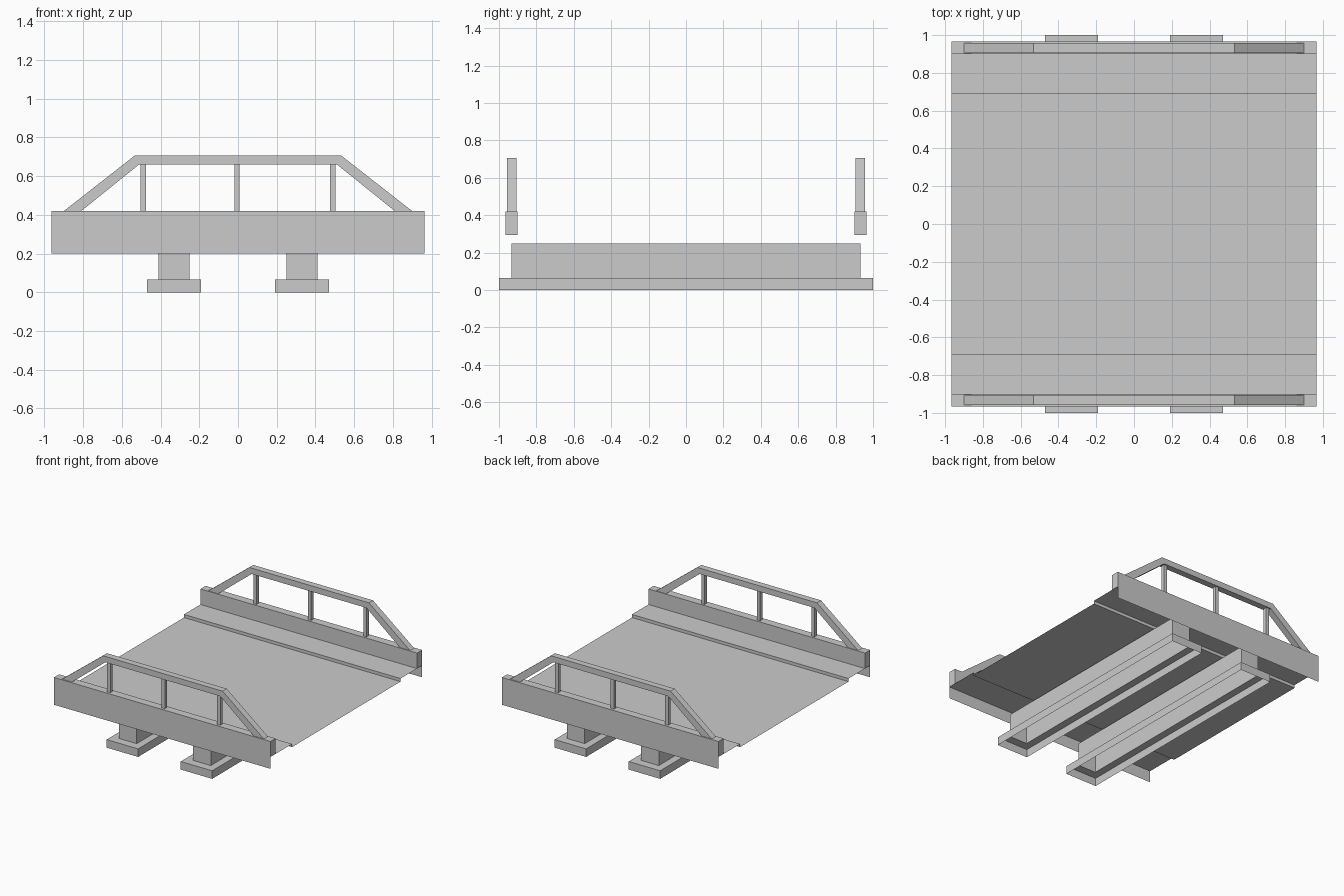
import bpy

if "Cube" in bpy.data.objects:
    bpy.data.objects.remove(bpy.data.objects["Cube"])


def mesh_object(name, verts, faces):
    mesh = bpy.data.meshes.new(name)
    mesh.from_pydata(verts, [], faces)
    mesh.update()
    obj = bpy.data.objects.new(name, mesh)
    bpy.context.collection.objects.link(obj)
    return obj


def box(name, x, y, z):
    verts = [(a, b, c) for a in x for b in y for c in z]
    faces = [(0, 1, 3, 2), (4, 6, 7, 5), (0, 4, 5, 1),
             (2, 3, 7, 6), (0, 2, 6, 4), (1, 5, 7, 3)]
    return mesh_object(name, verts, faces)


def sweep_x(name, profile, half):
    # open sheet: (y, z) profile drawn along x
    n = len(profile)
    verts = [(x, y, z) for x in (-half, half) for y, z in profile]
    faces = [(i, i + n, i + n + 1, i + 1) for i in range(n - 1)]
    return mesh_object(name, verts, faces)


L = 0.965

# Roadway sheet with raised walkways
sweep_x("road_deck", [(-0.9, 0.295), (-0.69, 0.295), (-0.69, 0.27),
                      (0.69, 0.27), (0.69, 0.295), (0.9, 0.295)], L)

for s, side in ((-1, "front"), (1, "back")):
    # Parapet and the thin skirt hanging below its outer face
    box(side + "_parapet", (-L, L), sorted((s * 0.9, s * L)), (0.295, 0.42))
    sweep_x(side + "_skirt", [(s * L, 0.2), (s * L, 0.295)], L)

    # Railing frame: trapezoid strip extruded across its width
    outer = [(-0.9, 0.42), (-0.533, 0.707), (0.533, 0.707), (0.9, 0.42)]
    inner = [(-0.81, 0.42), (-0.512, 0.66), (0.512, 0.66), (0.81, 0.42)]
    verts = [(x, s * y, z) for y in (0.905, 0.957)
             for x, z in outer + inner]
    faces = []
    for i in range(3):
        a, b, c, d = i, i + 1, i + 5, i + 4
        faces += [(a, b, c, d), (a + 8, d + 8, c + 8, b + 8),
                  (a, a + 8, b + 8, b), (d, c, c + 8, d + 8)]
    mesh_object(side + "_railing", verts, faces)

    # Railing posts
    for i, x in enumerate((-0.49, -0.005, 0.49)):
        box(f"{side}_post_{i}", (x - 0.014, x + 0.014),
            sorted((s * 0.917, s * 0.945)), (0.42, 0.66))

# Piers: hollow stepped shells, open underneath
for x, side in ((-0.33, "left"), (0.33, "right")):
    rings = [(0.14, 1.0, 0.0), (0.14, 1.0, 0.065),
             (0.08, 0.932, 0.065), (0.08, 0.932, 0.25)]
    verts = [(x + a * w, b * d, z) for w, d, z in rings
             for a, b in ((-1, -1), (1, -1), (1, 1), (-1, 1))]
    faces = [(4 * r + i, 4 * r + (i + 1) % 4,
              4 * r + 4 + (i + 1) % 4, 4 * r + 4 + i)
             for r in range(3) for i in range(4)]
    mesh_object(side + "_pier", verts, faces)
